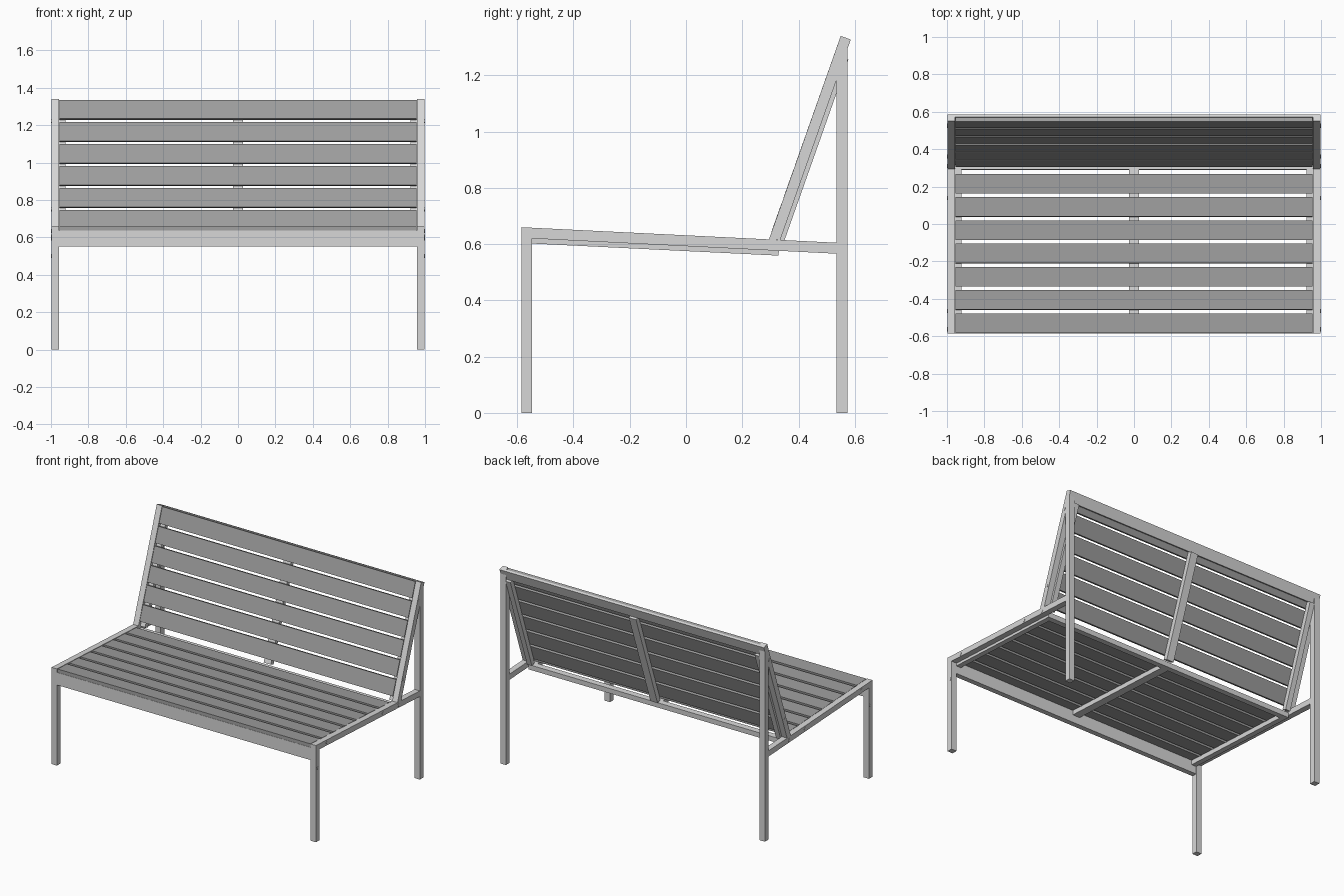
import bpy, bmesh, math

if "Cube" in bpy.data.objects:
    bpy.data.objects.remove(bpy.data.objects["Cube"])


def material(name, v):
    m = bpy.data.materials.new(name)
    m.diffuse_color = (v, v, v, 1)
    m.use_nodes = True
    m.node_tree.nodes["Principled BSDF"].inputs["Base Color"].default_value = m.diffuse_color
    return m


FRAME = material("light grey metal", 0.68)
SLAT = material("mid grey slats", 0.34)


def prism(name, profile, x0, x1, mat):
    """Extrude a (y, z) profile along x."""
    bm = bmesh.new()
    a = [bm.verts.new((x0, y, z)) for y, z in profile]
    b = [bm.verts.new((x1, y, z)) for y, z in profile]
    n = len(a)
    bm.faces.new(a)
    bm.faces.new(b[::-1])
    for i in range(n):
        bm.faces.new((a[i], a[(i + 1) % n], b[(i + 1) % n], b[i]))
    bmesh.ops.recalc_face_normals(bm, faces=bm.faces)
    me = bpy.data.meshes.new(name)
    bm.to_mesh(me)
    bm.free()
    me.materials.append(mat)
    ob = bpy.data.objects.new(name, me)
    bpy.context.collection.objects.link(ob)
    return ob


def pair(name, profile, x0, x1, mat):
    prism(name + "_right", profile, x0, x1, mat)
    prism(name + "_left", profile, -x1, -x0, mat)


# Sloped frames: s runs along the part, d is depth below its visible face
SEAT = math.atan(0.049)
BACK = math.atan(0.354)


def seat_pt(s, d):
    return (-0.585 + s * math.cos(SEAT) - d * math.sin(SEAT),
            0.66 - s * math.sin(SEAT) - d * math.cos(SEAT))


def back_pt(s, d):
    return (0.55 - s * math.sin(BACK) + d * math.cos(BACK),
            1.34 - s * math.cos(BACK) - d * math.sin(BACK))


def strip(pt, s0, s1, d0, d1):
    return [pt(s0, d0), pt(s1, d0), pt(s1, d1), pt(s0, d1)]


def box(y0, y1, z0, z1):
    return [(y0, z0), (y1, z0), (y1, z1), (y0, z1)]


X0, X1 = 0.958, 0.998

# Legs; the back leg is cut to the slope of the backrest bar
pair("front_leg", [(-0.585, 0), (-0.548, 0), (-0.548, 0.621), (-0.585, 0.623)], X0, X1, FRAME)
pair("back_leg", [(0.535, 0), (0.575, 0), (0.575, 1.298), (0.535, 1.185)], X0, X1, FRAME)

# Side rails of the seat and side bars of the backrest
pair("seat_rail", [(-0.585, 0.66), (0.535, 0.605), (0.535, 0.566), (-0.585, 0.622)], X0, X1, FRAME)
pair("backrest_bar", [(0.295, 0.617), (0.335, 0.615), back_pt(0, 0.038), back_pt(0, 0)],
     X0, X1, FRAME)

# Cross rails: front apron, rear seat rail, top rail of the backrest
prism("front_apron", [(-0.585, 0.55), (-0.55, 0.55), (-0.55, 0.634), (-0.585, 0.636)], -X0, X0, FRAME)
prism("rear_seat_rail", strip(seat_pt, 0.878, 0.918, 0.022, 0.056), -X0, X0, FRAME)
prism("backrest_top_rail", strip(back_pt, 0, 0.07, 0.0225, 0.038), -X0, X0, FRAME)

# Slat supports at both ends and in the middle
seat_support = strip(seat_pt, 0.035, 0.918, 0.0255, 0.056)
back_support = strip(back_pt, 0.07, 0.768, 0.0225, 0.054)
pair("seat_support", seat_support, 0.922, X0, FRAME)
pair("backrest_support", back_support, 0.922, X0, FRAME)
prism("seat_centre_support", seat_support, -0.027, 0.027, FRAME)
prism("backrest_centre_support", back_support, -0.027, 0.027, FRAME)

# Slats
for i in range(7):
    s = 0.003 + i * 0.1245
    prism(f"seat_slat_{i + 1}", strip(seat_pt, s, s + 0.104, 0.001, 0.025), -0.955, 0.955, SLAT)
for i in range(6):
    s = 0.005 + i * 0.125
    prism(f"backrest_slat_{i + 1}", strip(back_pt, s, s + 0.107, 0.0, 0.022), -0.955, 0.955, SLAT)

# Flat bolt heads on the outer sides
for i, (y, z) in enumerate([(-0.563, 0.5), (-0.465, 0.635), (0.14, 0.604), (0.31, 0.595),
                            (0.36, 0.75), (0.525, 1.222)]):
    ring = [(y + 0.011 * math.cos(k * math.pi / 8), z + 0.011 * math.sin(k * math.pi / 8))
            for k in range(16)]
    pair(f"bolt_{i + 1}", ring, 0.997, 1.0, FRAME)
